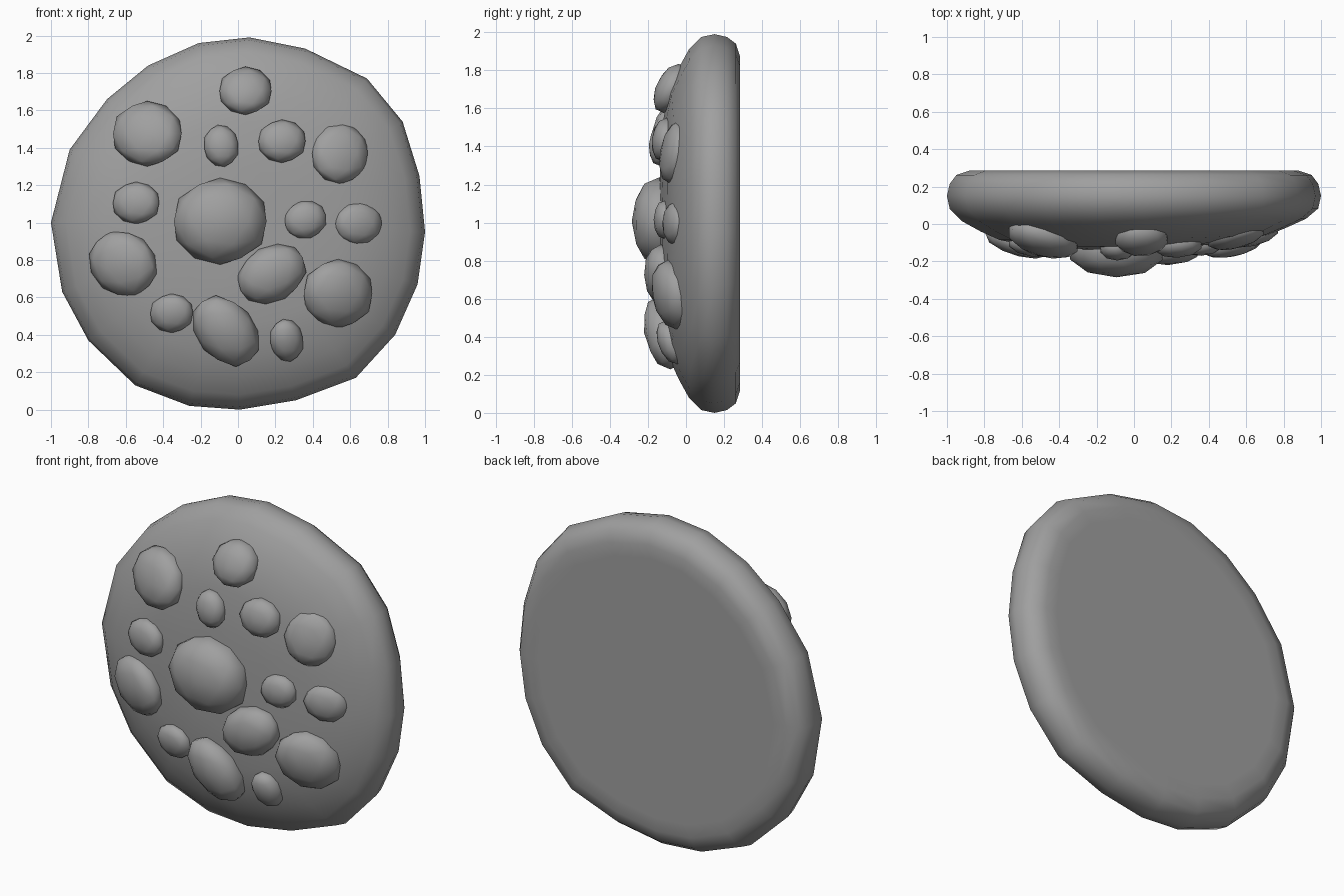
import bpy, bmesh
from math import hypot, cos, sin, radians, copysign
from mathutils import Vector

if "Cube" in bpy.data.objects:
    bpy.data.objects.remove(bpy.data.objects["Cube"])

# Irregular rim of the cookie (x, z) and its section (fraction of rim, y)
RIM = [(.06, 1.99), (.36, 1.93), (.69, 1.77), (.88, 1.54), (.97, 1.25),
       (1, .95), (.96, .67), (.84, .4), (.63, .17), (.31, .05),
       (.01, 0), (-.26, .02), (-.55, .13), (-.8, .37), (-.94, .63),
       (-1, 1), (-.9, 1.39), (-.7, 1.66), (-.48, 1.84), (-.21, 1.96)]
BACK = [(.8, .285), (.88, .285), (.95, .262), (.985, .215), (1, .15)]
FRONT = [(.985, .08), (.92, .015), (.82, -.04), (.72, -.085), (.55, -.12), (.3, -.137)]
APEX = -.142

GREY = bpy.data.materials.new("dark_grey")
GREY.diffuse_color = (.35, .35, .35, 1)
GREY.use_nodes = True
GREY.node_tree.nodes["Principled BSDF"].inputs["Base Color"].default_value = GREY.diffuse_color


def finish(name, bm):
    bmesh.ops.recalc_face_normals(bm, faces=bm.faces[:])
    for f in bm.faces:
        f.smooth = True
    mesh = bpy.data.meshes.new(name)
    bm.to_mesh(mesh)
    bm.free()
    mesh.materials.append(GREY)
    obj = bpy.data.objects.new(name, mesh)
    bpy.context.collection.objects.link(obj)
    return obj


def sag(x, r):
    """The right half of the dome is slightly lower."""
    return .05 * max(x, 0) * max(1 - r ** 4, 0)


def front_y(r):
    """Height of the domed front at a distance from the centre."""
    pts = [(0, APEX)] + FRONT[::-1]
    for (r0, y0), (r1, y1) in zip(pts, pts[1:]):
        if r <= r1:
            return y0 + (y1 - y0) * (r - r0) / (r1 - r0)
    return pts[-1][1]


# Cookie body: scaled copies of the rim, flat at the back and domed in front
bm = bmesh.new()
rings = []
for k, (s, y) in enumerate(BACK + FRONT):
    low = k >= len(BACK)
    rings.append([bm.verts.new((x * s, y + (sag(x * s, s) if low else 0), 1 + (z - 1) * s))
                  for x, z in RIM])
n = len(RIM)
for a, b in zip(rings, rings[1:]):
    for i in range(n):
        j = (i + 1) % n
        bm.faces.new((a[i], a[j], b[j], b[i]))
bm.faces.new(rings[0])
tip = bm.verts.new((0, APEX, 1))
for i in range(n):
    bm.faces.new((rings[-1][i], rings[-1][(i + 1) % n], tip))
finish("cookie_body", bm)

# Chips: x, z, half width, half height, tilt in degrees, front y
CHIPS = [(-.095, 1.007, .25, .225, 0, -.285), (.04, 1.705, .14, .125, 0, -.17),
         (-.485, 1.475, .185, .17, 0, -.185), (-.09, 1.41, .092, .11, 10, -.195),
         (.235, 1.435, .127, .112, 0, -.18), (.545, 1.37, .15, .16, 0, -.14),
         (-.545, 1.105, .125, .11, 0, -.175), (.36, 1.015, .112, .1, 15, -.17),
         (.645, .995, .125, .112, 0, -.125), (-.615, .78, .185, .165, -40, -.185),
         (.18, .725, .19, .145, 28, -.22), (.535, .62, .185, .18, 0, -.18),
         (-.355, .515, .115, .102, 0, -.17), (-.065, .42, .205, .15, -50, -.22),
         (.26, .37, .088, .112, 10, -.155)]
for k, (cx, cz, rx, rz, tilt, front) in enumerate(CHIPS):
    bm = bmesh.new()
    bmesh.ops.create_icosphere(bm, subdivisions=2, radius=1)
    dist = hypot(cx, cz - 1)
    base = front_y(dist) + sag(cx, dist)
    slope = (front_y(dist + .1) - front_y(max(dist - .1, 0))) / .2
    depth = max(base - front, .06)
    t = radians(tilt)
    for v in bm.verts:
        # the blob leans with the domed surface
        u, w = v.co.x * rx * 1.04, v.co.z * rz * 1.03
        x, z = cx + u * cos(t) - w * sin(t), cz + u * sin(t) + w * cos(t)
        lean = slope * (hypot(x, z - 1) - dist)
        bulge = copysign(abs(v.co.y) ** .85, v.co.y) * depth
        v.co = Vector((x, base + lean + bulge, z))
    shift = front - min(v.co.y for v in bm.verts)
    for v in bm.verts:
        v.co.y += shift
    finish(f"chip_{k + 1:02d}", bm)
